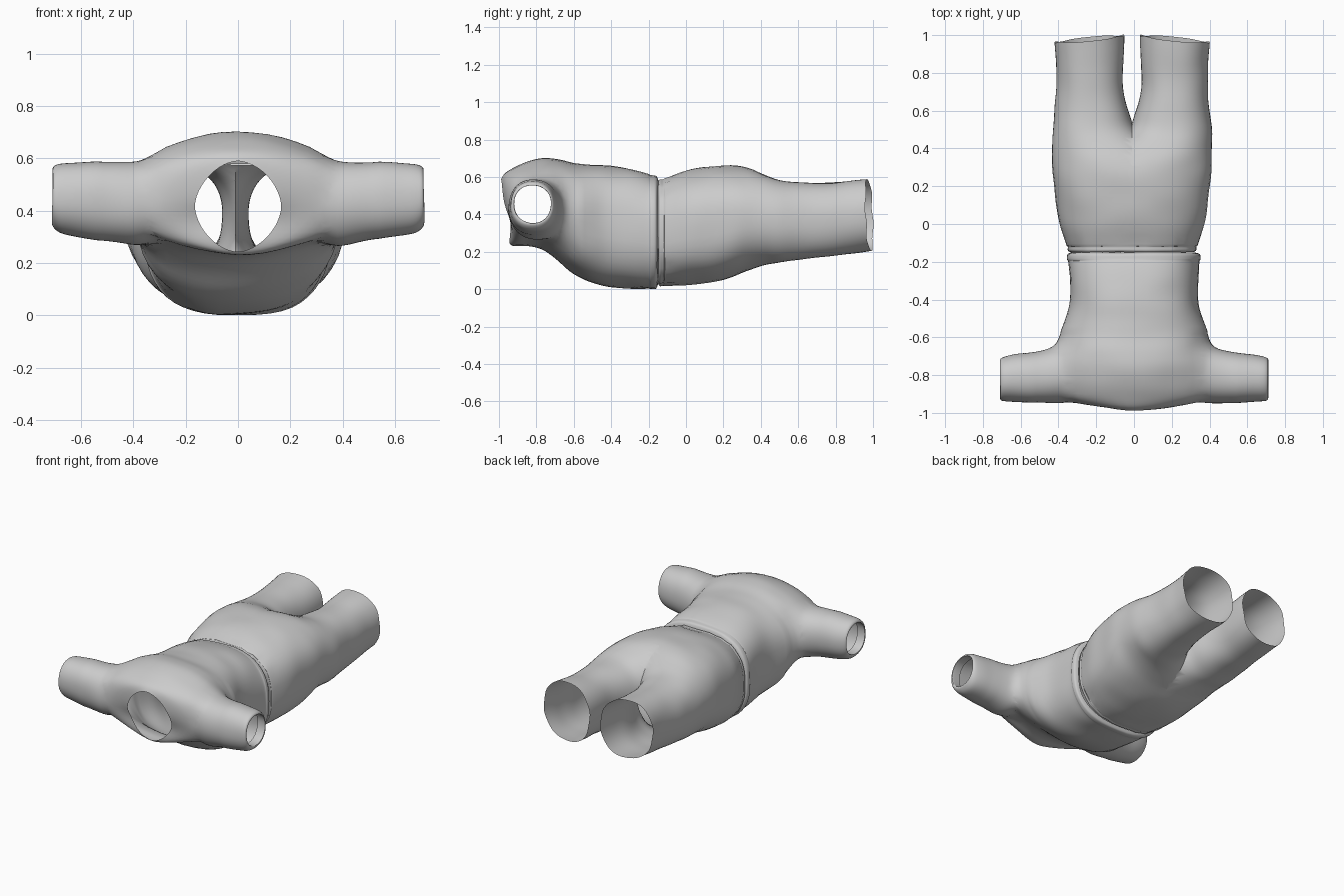
import bpy, bmesh
from math import sin, cos, pi, exp, copysign
from mathutils import Vector, noise

if "Cube" in bpy.data.objects:
    bpy.data.objects.remove(bpy.data.objects["Cube"])

N = 48


def spline(stations, sub=4):
    """Catmull-Rom interpolation of numeric station tuples."""
    out = []
    for i in range(len(stations) - 1):
        a, b = stations[max(i - 1, 0)], stations[i]
        c, d = stations[i + 1], stations[min(i + 2, len(stations) - 1)]
        for k in range(sub):
            t = k / sub
            out.append([0.5 * (2 * q + (r - p) * t + (2 * p - 5 * q + 4 * r - s) * t * t
                               + (3 * q - p - 3 * r + s) * t ** 3) for p, q, r, s in zip(a, b, c, d)])
    return out + [list(stations[-1])]


def oval(u0, u1, v0, v1, p):
    """Superellipse points between the given limits."""
    pts = []
    for i in range(N):
        a = 2 * pi * i / N
        c, s = cos(a), sin(a)
        pts.append(((u0 + u1) / 2 + (u1 - u0) / 2 * copysign(abs(c) ** (2 / p), c),
                    (v0 + v1) / 2 + (v1 - v0) / 2 * copysign(abs(s) ** (2 / p), s)))
    return pts


def loft(bm, rings, caps=True):
    vs = [[bm.verts.new(co) for co in r] for r in rings]
    for a, b in zip(vs, vs[1:]):
        for i in range(N):
            j = (i + 1) % N
            bm.faces.new((a[i], a[j], b[j], b[i]))
    if caps:
        bm.faces.new(vs[0])
        bm.faces.new(vs[-1])


def make(name, bm):
    bmesh.ops.recalc_face_normals(bm, faces=bm.faces)
    me = bpy.data.meshes.new(name)
    bm.to_mesh(me)
    bm.free()
    ob = bpy.data.objects.new(name, me)
    bpy.context.collection.objects.link(ob)
    return ob


def apply(ob, mod):
    bpy.context.view_layer.objects.active = ob
    bpy.ops.object.modifier_apply(modifier=mod.name)


def crease(ob, amp):
    """Soft cloth folds."""
    for v in ob.data.vertices:
        c = v.co
        v.co = c + v.normal * amp * noise.noise(Vector((c.x * 5, c.y * 7, c.z * 5)))


def smooth(ob):
    bpy.ops.object.select_all(action='DESELECT')
    ob.select_set(True)
    bpy.context.view_layer.objects.active = ob
    bpy.ops.object.shade_smooth_by_angle(angle=0.7)


# Shirt torso: y, half width, bottom z, top z, roundness, tilt
torso = [(-.150, .325, .025, .58, 2.6, 0), (-.160, .350, .003, .603, 2.6, 0),
         (-.185, .353, .001, .608, 2.6, 0), (-.205, .345, .003, .615, 2.6, 0),
         (-.30, .340, .005, .645, 2.6, 0), (-.42, .342, .015, .662, 2.5, 0),
         (-.52, .372, .04, .668, 2.4, 0), (-.60, .405, .085, .675, 2.2, 0),
         (-.68, .440, .15, .693, 2, 0), (-.76, .470, .205, .698, 1.85, 0),
         (-.84, .470, .228, .68, 1.8, -.03), (-.905, .44, .232, .65, 1.8, -.07),
         (-.945, .32, .235, .622, 1.8, -.11), (-.965, .165, .243, .59, 1.75, -.14)]
bm = bmesh.new()
loft(bm, [[(x, y + tilt * (z - .42), z) for x, z in oval(-w, w, z0, z1, p)]
          for y, w, z0, z1, p, tilt in spline(torso)])
shirt = make("shirt", bm)

# Sleeves with turned-in cuffs: x, y limits, z limits
sleeve = [(.25, -.90, -.68, .34, .57), (.36, -.947, -.63, .262, .592),
          (.44, -.953, -.655, .275, .588), (.54, -.948, -.68, .29, .588),
          (.63, -.943, -.69, .303, .584), (.68, -.94, -.70, .315, .58),
          (.705, -.935, -.71, .335, .57), (.71, -.92, -.722, .352, .555),
          (.69, -.918, -.722, .355, .553), (.65, -.92, -.72, .353, .555)]
bm = bmesh.new()
for side in (-1, 1):
    loft(bm, [[(side * x, y, z) for y, z in oval(y0, y1, z0, z1, 2.2)]
              for x, y0, y1, z0, z1 in spline(sleeve)])
sleeves = make("sleeve_helper", bm)
mod = shirt.modifiers.new("join", 'BOOLEAN')
mod.operation, mod.solver, mod.object = 'UNION', 'EXACT', sleeves
apply(shirt, mod)
bpy.data.objects.remove(sleeves)

# Open the neck, hem and cuffs, soften the armpit seams, scoop the neckline
bm = bmesh.new()
bm.from_mesh(shirt.data)
bmesh.ops.delete(bm, geom=[f for f in bm.faces if len(f.verts) >= 20], context='FACES')
seam = [v for v in bm.verts if .30 < abs(v.co.x) < .54 and v.co.y < -.58 and not v.is_boundary]
for _ in range(10):
    bmesh.ops.smooth_vert(bm, verts=seam, factor=.5, use_axis_x=True, use_axis_y=True, use_axis_z=True)
for v in bm.verts:
    if v.co.y < -.88 and abs(v.co.x) < .3:
        v.co.y += .035 * exp(-((v.co.z - .36) / .07) ** 2) * (1 - abs(v.co.x) / .3)
bm.to_mesh(shirt.data)
bm.free()
crease(shirt, .007)
smooth(shirt)

# Trousers, right half: y, inner x, outer x, bottom z, top z, roundness
leg = [(-.150, -.325, .325, .03, .575, 2.6), (-.140, -.34, .34, .018, .588, 2.6),
       (-.120, -.342, .342, .02, .59, 2.6), (-.105, -.352, .352, .018, .598, 2.6),
       (0, -.385, .385, .022, .634, 2.5), (.12, -.40, .402, .035, .655, 2.5),
       (.24, -.36, .418, .065, .662, 2.4), (.33, -.27, .423, .10, .648, 2.3),
       (.42, -.13, .423, .132, .612, 2.3), (.50, -.02, .42, .145, .585, 2.3),
       (.60, .02, .41, .158, .570, 2.3), (.72, .047, .402, .172, .567, 2.3),
       (.85, .046, .402, .188, .575, 2.3), (.98, .042, .41, .205, .588, 2.3)]
bm = bmesh.new()
rings = []
for y, x0, x1, z0, z1, p in spline(leg):
    trim = max(0, (y - .8) / .18)
    rings.append([(x, y + trim * (.022 - .10 * x - .04 * (z - .4) + .004 * sin(40 * z)), z)
                  for x, z in oval(x0, x1, z0, z1, p)])
loft(bm, rings, caps=False)
bmesh.ops.recalc_face_normals(bm, faces=bm.faces)
bmesh.ops.bisect_plane(bm, geom=bm.verts[:] + bm.edges[:] + bm.faces[:], dist=1e-4,
                       plane_co=(0, 0, 0), plane_no=(1, 0, 0), clear_inner=True)
trousers = make("trousers", bm)
mod = trousers.modifiers.new("mirror", 'MIRROR')
mod.merge_threshold = .001
apply(trousers, mod)
crease(trousers, .006)
for v in trousers.data.vertices:
    v.co.x -= .01
    # gathers at the waistband
    if v.co.y < -.08:
        v.co.z += .004 * sin(70 * v.co.x)
smooth(trousers)
